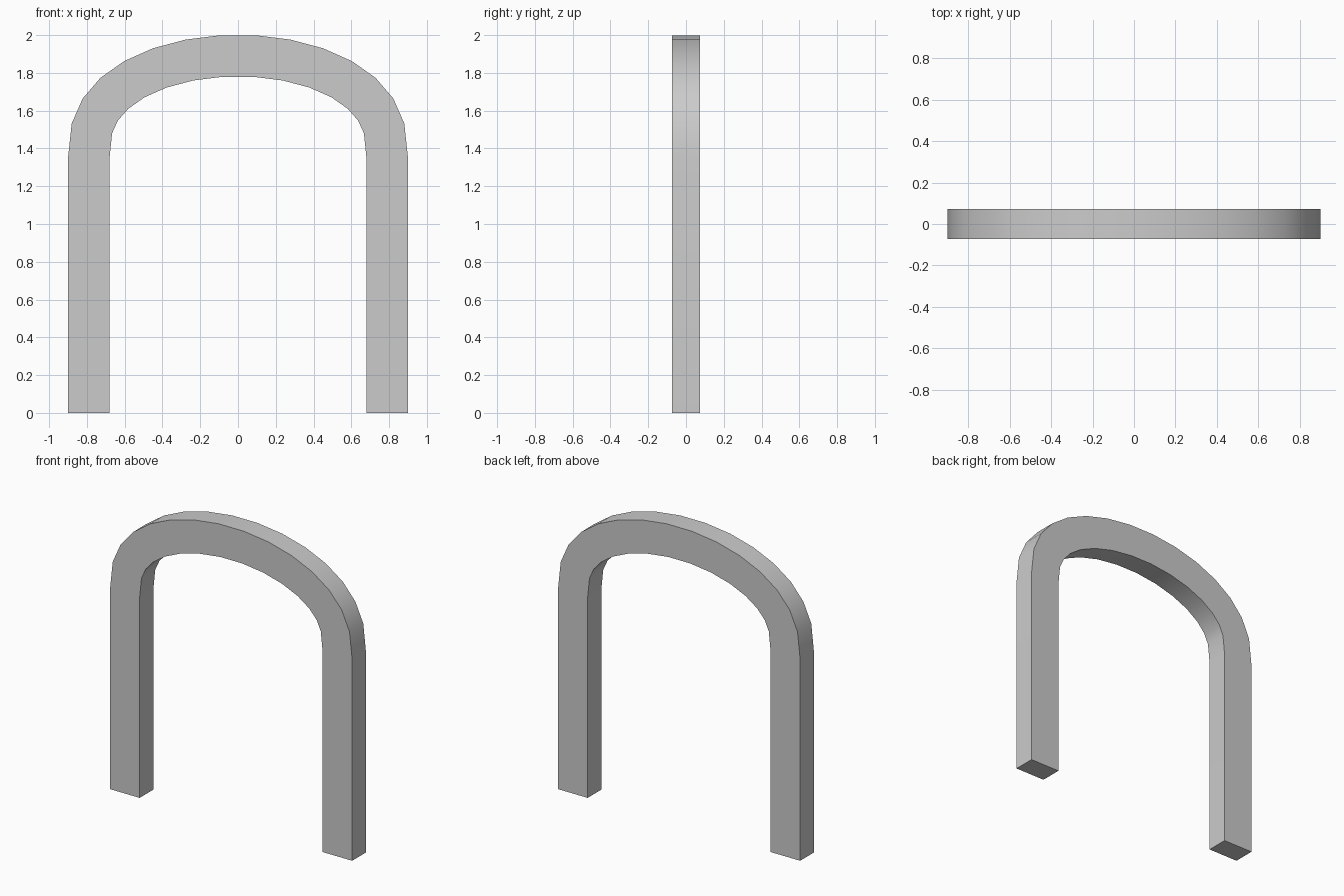
import bpy, bmesh
from math import sin, cos, pi, radians
from mathutils import Vector

if "Cube" in bpy.data.objects:
    bpy.data.objects.remove(bpy.data.objects["Cube"])

HALF_W, SPRING, TOP = 0.9, 1.35, 2.0
THICK, HALF_D, SEGS = 0.22, 0.073, 15

# Outer outline: straight legs joined by a slightly squared elliptical arch
outer = [Vector((HALF_W, 0))]
for i in range(SEGS + 1):
    a = pi * i / SEGS
    outer.append(Vector((HALF_W * cos(a), SPRING + (TOP - SPRING + 0.002) * max(sin(a), 0) ** 0.81)))
outer[-1].y = SPRING
outer.append(Vector((-HALF_W, 0)))

# Inner outline: constant-width offset of the outer one
inner = []
last = len(outer) - 1
for i, p in enumerate(outer):
    if i in (0, 1, last - 1, last):
        t = Vector((0, 1 if p.x > 0 else -1))
    else:
        t = (outer[i + 1] - outer[i - 1]).normalized()
    inner.append(p + Vector((-t.y, t.x)) * THICK)

# Rectangular cross-sections bridged along the arch
bm = bmesh.new()
rings = []
for o, n in zip(outer, inner):
    rings.append([bm.verts.new((q.x, y, q.y)) for q, y in
                  ((o, -HALF_D), (o, HALF_D), (n, HALF_D), (n, -HALF_D))])
for r, s in zip(rings, rings[1:]):
    for k in range(4):
        j = (k + 1) % 4
        bm.faces.new((r[k], r[j], s[j], s[k]))
bm.faces.new(rings[0])
bm.faces.new(rings[-1])
bmesh.ops.recalc_face_normals(bm, faces=bm.faces)

mesh = bpy.data.meshes.new("arch")
bm.to_mesh(mesh)
bm.free()
arch = bpy.data.objects.new("arch", mesh)
bpy.context.collection.objects.link(arch)

# Smooth curve with crisp side edges
bpy.context.view_layer.objects.active = arch
arch.select_set(True)
bpy.ops.object.shade_smooth_by_angle(angle=radians(30))
